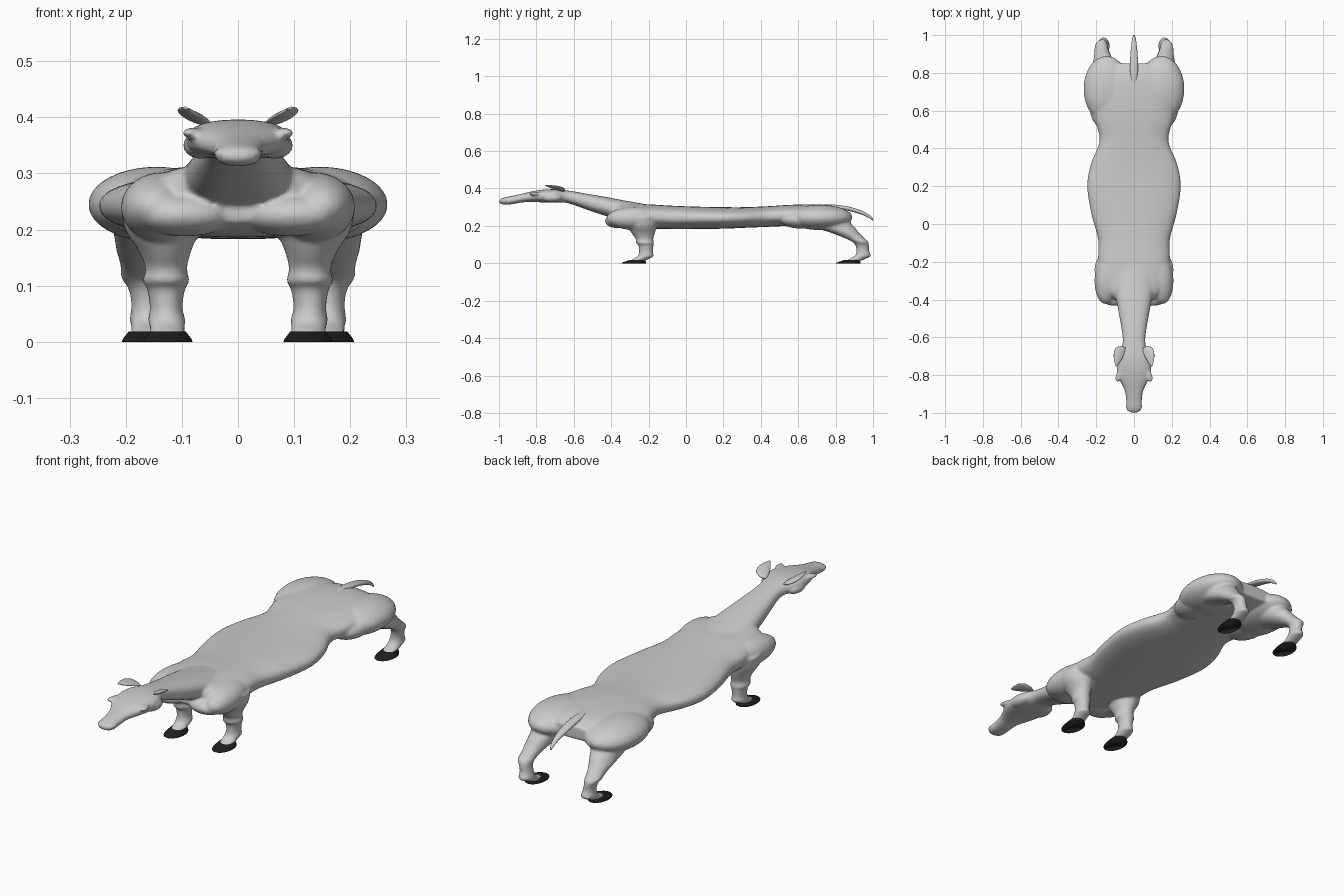
import bpy, bmesh, math
from mathutils import Vector, Matrix

N = 40


def smooth_rows(rows, sub=4):
    """Catmull-Rom interpolation between section rows."""
    out = []
    for i in range(len(rows) - 1):
        p = [Vector(rows[min(max(k, 0), len(rows) - 1)]) for k in range(i - 1, i + 3)]
        for s in range(sub):
            t = s / sub
            out.append(0.5 * (2 * p[1] + (p[2] - p[0]) * t
                       + (2 * p[0] - 5 * p[1] + 4 * p[2] - p[3]) * t * t
                       + (3 * p[1] - p[0] - 3 * p[2] + p[3]) * t ** 3))
    return out + [Vector(rows[-1])]


def finish(bm, name):
    bmesh.ops.recalc_face_normals(bm, faces=bm.faces)
    me = bpy.data.meshes.new(name)
    bm.to_mesh(me)
    bm.free()
    ob = bpy.data.objects.new(name, me)
    bpy.context.collection.objects.link(ob)
    for f in me.polygons:
        f.use_smooth = True
    return ob


def loft(bm, rings):
    loops = [[bm.verts.new(p) for p in r] for r in rings]
    for a, b in zip(loops, loops[1:]):
        for i in range(len(a)):
            j = (i + 1) % len(a)
            bm.faces.new((a[i], a[j], b[j], b[i]))
    bm.faces.new(loops[0])
    bm.faces.new(loops[-1])


def angles():
    return [2 * math.pi * i / N for i in range(N)]


def loft_y(bm, rows, power=0.85):
    """Rows: y, half width, top z, bottom z."""
    def sp(v):
        return math.copysign(abs(v) ** power, v)
    loft(bm, [[(w * sp(math.cos(a)), y, (t + b) / 2 + (t - b) / 2 * sp(math.sin(a)))
               for a in angles()] for y, w, t, b in smooth_rows(rows)])


def loft_z(bm, rows, side=1):
    """Rows: x, y, z, x radius, y radius."""
    loft(bm, [[(side * (x + rx * math.cos(a)), y + ry * math.sin(a), z)
               for a in angles()] for x, y, z, rx, ry in smooth_rows(rows)])


def ball(bm, c, r, turn=0):
    m = Matrix.Translation(c) @ Matrix.Rotation(turn, 4, 'Z') @ Matrix.Diagonal((*r, 1))
    bmesh.ops.create_uvsphere(bm, u_segments=32, v_segments=20, radius=1, matrix=m)


bm = bmesh.new()
# torso
loft_y(bm, [(-.40, .10, .31, .215), (-.36, .15, .32, .195), (-.28, .18, .318, .188),
            (-.18, .19, .314, .185), (-.08, .19, .308, .183), (.05, .225, .303, .183),
            (.2, .248, .30, .185), (.32, .228, .30, .19), (.44, .182, .305, .195),
            (.55, .205, .312, .20), (.68, .22, .315, .205), (.78, .19, .308, .21),
            (.85, .12, .285, .225)])
# neck and head
loft_y(bm, [(-.20, .10, .313, .22), (-.32, .105, .334, .225), (-.42, .09, .353, .25),
            (-.52, .072, .370, .283), (-.60, .06, .384, .312), (-.65, .064, .391, .325),
            (-.70, .088, .396, .325), (-.76, .092, .394, .325), (-.82, .078, .385, .328),
            (-.88, .050, .371, .325), (-.93, .042, .360, .316), (-.97, .040, .352, .313),
            (-.99, .030, .345, .318), (-.999, .014, .338, .324)])

front_leg = [(.135, -.24, .25, .075, .09), (.135, -.235, .20, .066, .078),
             (.13, -.228, .16, .046, .062), (.128, -.222, .13, .037, .047),
             (.128, -.220, .108, .042, .048), (.128, -.214, .095, .034, .040),
             (.128, -.214, .06, .029, .037), (.127, -.216, .038, .034, .042),
             (.126, -.235, .026, .031, .042), (.125, -.262, .012, .032, .042)]
hind_leg = [(.15, .74, .235, .08, .12), (.157, .79, .195, .065, .11),
            (.165, .85, .163, .052, .075), (.170, .895, .138, .040, .055),
            (.173, .932, .115, .036, .042), (.168, .942, .095, .027, .036),
            (.163, .945, .065, .027, .034), (.161, .946, .040, .032, .043),
            (.161, .922, .026, .030, .043), (.161, .89, .012, .032, .042)]
for s in (-1, 1):
    # shoulder, chest muscle, haunch, stifle
    ball(bm, (s * .135, -.27, .240), (.072, .155, .062), s * .12)
    ball(bm, (s * .095, -.365, .226), (.09, .068, .038), s * -.15)
    ball(bm, (s * .145, .715, .245), (.122, .175, .067))
    ball(bm, (s * .15, .62, .235), (.085, .12, .05))
    # brow, cheek, nostril
    ball(bm, (s * .078, -.80, .372), (.018, .04, .010), s * .35)
    ball(bm, (s * .065, -.72, .350), (.033, .055, .024))
    ball(bm, (s * .027, -.965, .336), (.016, .026, .010))
    loft_z(bm, front_leg, s)
    loft_z(bm, hind_leg, s)

# blend all muscles into one skin
body = finish(bm, "horse_body")
rm = body.modifiers.new("blend", 'REMESH')
rm.mode = 'VOXEL'
rm.voxel_size = 0.006
rm.use_smooth_shade = True
sm = body.modifiers.new("soften", 'SMOOTH')
sm.factor = 0.5
sm.iterations = 5

# hooves
black = bpy.data.materials.new("hoof_black")
black.diffuse_color = (.015, .014, .014, 1)
for label, x, y in (("front", .125, -.28), ("hind", .163, .868)):
    for s, side in ((-1, "left"), (1, "right")):
        bm = bmesh.new()
        loft_z(bm, [(x, y, 0, .044, .066), (x, y + .004, .005, .042, .062),
                    (x, y + .013, .012, .037, .050), (x, y + .019, .018, .032, .040)], s)
        hoof = finish(bm, f"{label}_hoof_{side}")
        hoof.data.materials.append(black)

# ears: thin leaves pointing forward and outward
for s, side in ((-1, "left"), (1, "right")):
    bm = bmesh.new()
    rows = smooth_rows([(.058, -.650, .388, .012, .004), (.072, -.665, .396, .024, .007),
                        (.083, -.695, .405, .024, .007), (.091, -.73, .412, .014, .005),
                        (.094, -.752, .417, .003, .002)])
    loft(bm, [[(s * (x + w * math.cos(a)), y + .4 * w * math.cos(a),
                z + h * math.sin(a) + .25 * w * math.cos(a)) for a in angles()]
              for x, y, z, w, h in rows])
    finish(bm, f"ear_{side}")

# tail
bm = bmesh.new()
loft_y(bm, [(.72, .008, .312, .298), (.78, .018, .314, .292), (.84, .021, .308, .286),
            (.90, .019, .295, .272), (.95, .014, .277, .256), (.985, .009, .255, .238),
            (1.0, .004, .238, .226)], 1)
finish(bm, "tail")
